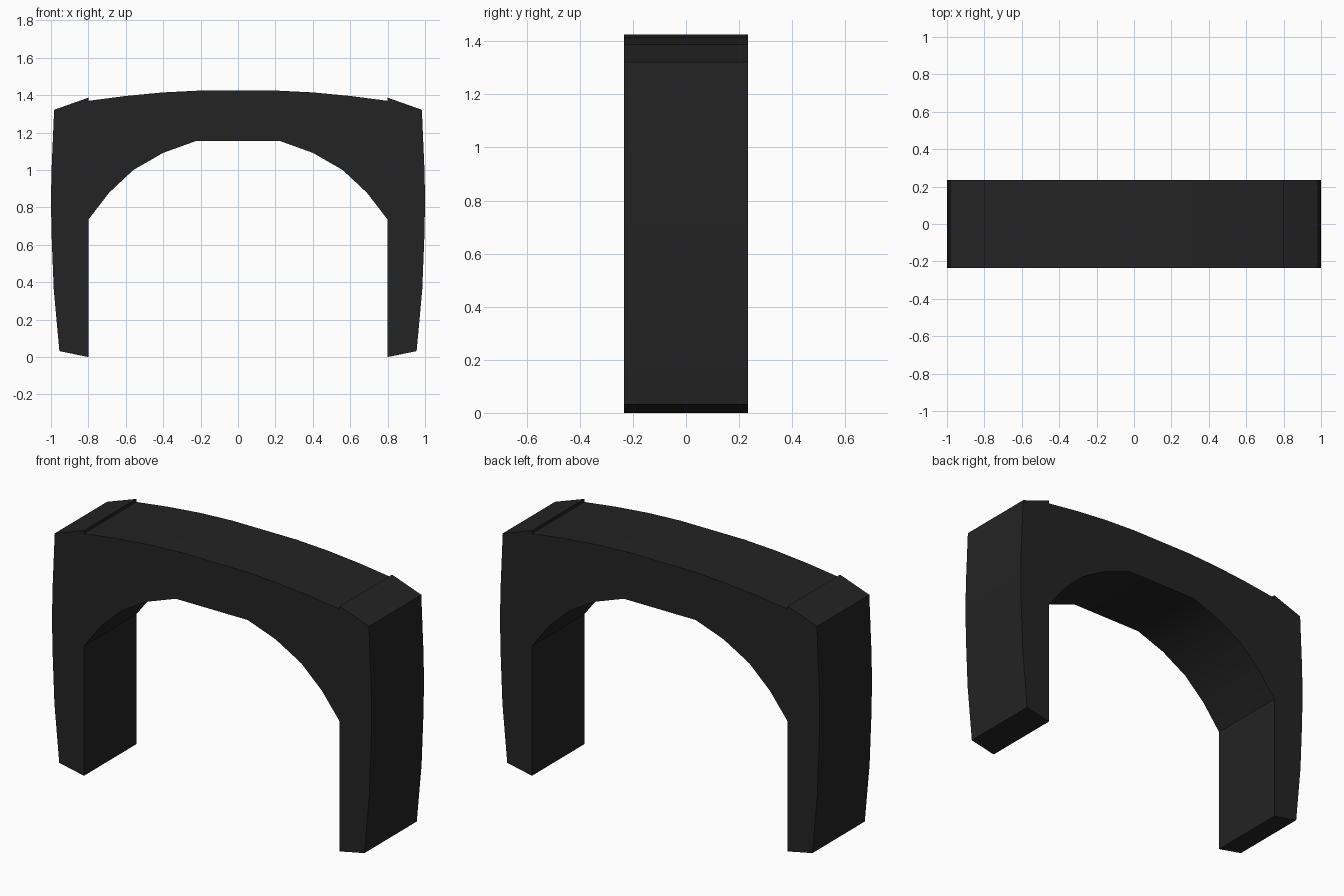
import bpy
import bmesh

cube = bpy.data.objects.get("Cube")
if cube:
    bpy.data.objects.remove(cube, do_unlink=True)

HALF_DEPTH = 0.234

# Single dark finish
charcoal = bpy.data.materials.new("charcoal")
charcoal.use_nodes = True
colour = (0.017, 0.017, 0.017, 1)
charcoal.diffuse_color = colour
shader = charcoal.node_tree.nodes["Principled BSDF"]
shader.inputs["Base Color"].default_value = colour
shader.inputs["Roughness"].default_value = 0.8


def extrude_profile(name, points):
    """Extrude an x-z outline through the full depth."""
    bm = bmesh.new()
    face = bm.faces.new([bm.verts.new((x, -HALF_DEPTH, z)) for x, z in points])
    result = bmesh.ops.extrude_face_region(bm, geom=[face], use_keep_orig=True)
    moved = [v for v in result["geom"] if isinstance(v, bmesh.types.BMVert)]
    bmesh.ops.translate(bm, verts=moved, vec=(0, 2 * HALF_DEPTH, 0))
    bmesh.ops.recalc_face_normals(bm, faces=bm.faces)
    mesh = bpy.data.meshes.new(name)
    bm.to_mesh(mesh)
    bm.free()
    mesh.materials.append(charcoal)
    obj = bpy.data.objects.new(name, mesh)
    bpy.context.collection.objects.link(obj)
    bpy.ops.object.select_all(action="DESELECT")
    obj.select_set(True)
    bpy.context.view_layer.objects.active = obj
    bpy.ops.object.shade_smooth_by_angle(angle=0.5)
    return obj


def mirrored(points):
    return [(-x, z) for x, z in reversed(points)]


# Legs with bowed outer sides and sloping ends
leg = [(0.8, 0), (0.955, 0.032), (0.985, 0.36), (0.997, 0.66), (1.0, 0.84),
       (0.997, 1.0), (0.983, 1.322), (0.8, 1.387)]
extrude_profile("left_leg", leg)
extrude_profile("right_leg", mirrored(leg))

# Arched crossbeam between the legs
underside = [(0.225, 1.155), (0.4, 1.092), (0.56, 1.0), (0.69, 0.878), (0.8, 0.735)]
top = [(0.8, 1.37), (0.6, 1.396), (0.4, 1.415), (0.2, 1.425)]
half = underside + top
extrude_profile("arched_crossbeam", half + mirrored(half))
